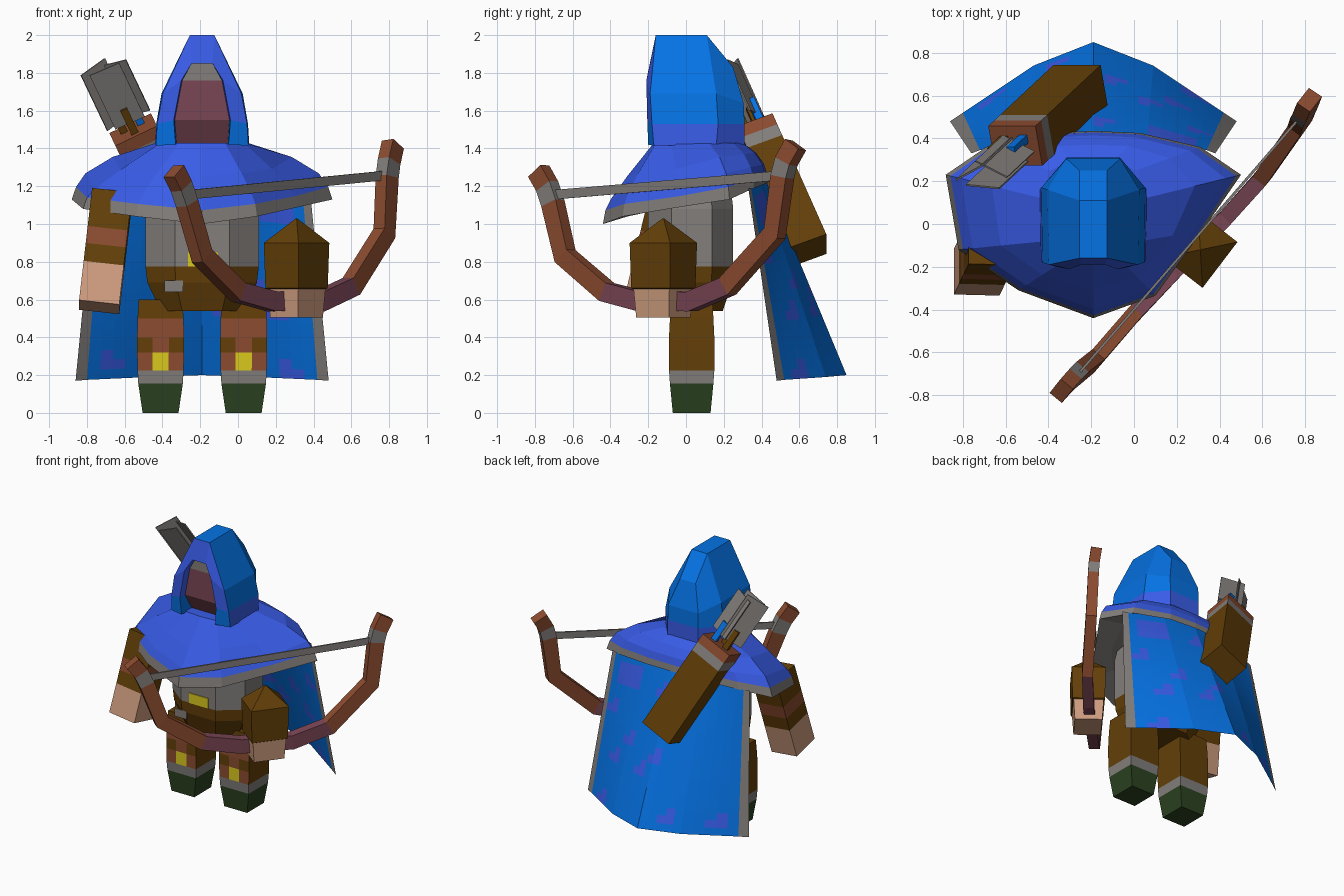
import bpy, bmesh, math
from mathutils import Vector as V

if "Cube" in bpy.data.objects:
    bpy.data.objects.remove(bpy.data.objects["Cube"])

CX = -0.19  # the figure's own centre line


def srgb(r, g, b):
    return tuple(((c / 255 + 0.055) / 1.055) ** 2.4 for c in (r, g, b)) + (1,)


COLOURS = {
    "royal_blue": (58, 94, 236), "bright_blue": (4, 114, 228), "grey": (130, 126, 123),
    "brown": (99, 63, 8), "brick": (139, 75, 47), "mauve": (122, 70, 85),
    "yellow": (218, 200, 28), "green": (42, 66, 32), "skin": (206, 156, 126)}
NAMES = list(COLOURS)
MATS = []
for n, c in COLOURS.items():
    m = bpy.data.materials.new(n)
    m.diffuse_color = srgb(*c)
    m.use_nodes = True
    m.node_tree.nodes["Principled BSDF"].inputs["Base Color"].default_value = m.diffuse_color
    MATS.append(m)


def mesh(name, verts, faces, cols):
    me = bpy.data.meshes.new(name)
    me.from_pydata([tuple(v) for v in verts], [], faces)
    used = sorted(set(cols))
    for u in used:
        me.materials.append(MATS[NAMES.index(u)])
    for p, c in zip(me.polygons, cols):
        p.material_index = used.index(c)
    bm = bmesh.new()
    bm.from_mesh(me)
    bmesh.ops.recalc_face_normals(bm, faces=bm.faces)
    bm.to_mesh(me)
    bm.free()
    ob = bpy.data.objects.new(name, me)
    bpy.context.collection.objects.link(ob)
    return ob


def loft(name, rings, rule, closed=True, caps=(None, None)):
    """Bridge rings of points; rule(row, segment) gives the colour."""
    n = len(rings[0])
    verts = [v for r in rings for v in r]
    faces, cols = [], []
    for i in range(len(rings) - 1):
        for j in range(n if closed else n - 1):
            k = (j + 1) % n
            faces.append((i * n + j, i * n + k, (i + 1) * n + k, (i + 1) * n + j))
            cols.append(rule(i, j))
    for cap, base in zip(caps, (0, (len(rings) - 1) * n)):
        if cap:
            faces.append(tuple(range(base, base + n)))
            cols.append(cap)
    return mesh(name, verts, faces, cols)


def tube(name, pts, side, w, h, colours):
    """Square-section tube along pts; one colour per stretch."""
    pts = [V(p) for p in pts]
    rings = []
    for i, p in enumerate(pts):
        t = (pts[min(i + 1, len(pts) - 1)] - pts[max(i - 1, 0)]).normalized()
        s = (V(side) - V(side).dot(t) * t).normalized()
        o = t.cross(s)
        rings.append([p + s * a * w + o * b * h for a, b in ((-1, -1), (1, -1), (1, 1), (-1, 1))])
    return loft(name, rings, lambda i, j: colours[i], caps=(colours[0], colours[-1]))


def plate(name, x0, x1, y, z0, z1, col):
    r = [[(x, yy, z) for x, z in ((x0, z0), (x1, z0), (x1, z1), (x0, z1))] for yy in (y - .007, y)]
    return loft(name, r, lambda i, j: col, caps=(col, col))


# legs with boots; the front face is split in three for the painted bands
LEVELS = [(0, .095, .1), (.155, .118, .115), (.225, .122, .12), (.32, .124, .12),
          (.40, .124, .12), (.50, .122, .115), (.60, .115, .11)]
LEG = ["green", "grey", ("brick", "yellow"), ("brown", "brick"), ("brick", "brick"), ("brown", "brown")]


def leg_rule(i, j):
    if i < 2:
        return LEG[i]
    return "brown" if j > 2 else LEG[i][j == 1]


for side, tag in ((-1, "right"), (1, "left")):
    cx = CX + side * .22
    loft(tag + "_leg", [[(cx + a * hx, .03 + b * hy, z) for a, b in
         ((-1, -1), (-.35, -1), (.35, -1), (1, -1), (1, 1), (-1, 1))] for z, hx, hy in LEVELS],
         leg_rule, caps=("green", "brown"))

# torso: eight-sided tunic, belt and skirt
OCT = ((-.48, -1), (.48, -1), (1, -.45), (1, .5), (.5, 1), (-.5, 1), (-1, .5), (-1, -.45))
loft("tunic", [[(CX + a * hx, .025 + b * hy, z) for a, b in OCT] for z, hx, hy in
     ((.54, .22, .17), (.69, .29, .22), (.775, .3, .225), (1.08, .3, .225), (1.3, .25, .2))],
     lambda i, j: "brown" if i < 2 else "grey", caps=("brown", "grey"))
plate("belt_buckle", CX - .075, CX + .085, -.199, .775, .85, "yellow")
plate("belt_pouch", CX - .2, CX - .1, -.19, .64, .7, "grey")

# shoulder mantle: rings blend from the neck to the pointed hem; the bow side is pulled in
NECK = [(0, -.17), (.12, -.16), (.22, -.08), (.24, .12), (.2, .25), (.1, .3), (0, .3)]
HEM = [(0, -.44, 1.0), (.35, -.31, 1.04), (.63, -.12, 1.08), (.69, .23, 1.13),
       (.5, .36, 1.19), (.22, .425, 1.215), (0, .435, 1.22)]
HEM_BOW = [HEM[0], (.29, -.335, 1.04), (.51, -.03, 1.09)] + HEM[3:]


def blend(t, f, sag):
    """t moves outwards from the neck, f is the share of the drop; sag lowers the front."""
    def half(hem):
        return [(n[0] + (h[0] - n[0]) * t, n[1] + (h[1] - n[1]) * t,
                 1.43 + (h[2] - 1.43) * (f + (sag if i < 3 else 0)))
                for i, (n, h) in enumerate(zip(NECK, hem))]
    return ([(CX + x, y, z) for x, y, z in half(HEM_BOW)] +
            [(CX - x, y, z) for x, y, z in half(HEM)[-2:0:-1]])


loft("mantle", [blend(0, 0, 0), blend(.52, .25, .16), blend(.84, .54, .15), blend(.95, .78, .05),
                blend(1, 1, 0), blend(.4, .7, .1)],
     lambda i, j: "royal_blue" if i < 3 else "grey", caps=("royal_blue", "grey"))

# cape: curved sheet with grey side borders and painted patches
TOP = [(.57, .33, 1.19), (.53, .345, 1.19), (.25, .395, 1.23), (0, .415, 1.25)]
BOT = [(.67, .48, .17), (.61, .52, .175), (.28, .74, .19), (0, .85, .2)]


def rail(half):
    pts = [V((CX - x, y, z)) for x, y, z in half] + [V((CX + x, y, z)) for x, y, z in half[-2::-1]]
    out = [pts[0]]
    for a, b in zip(pts[1:-2], pts[2:-1]):
        out += [a.lerp(b, k / 5) for k in range(5)]
    return out + [pts[-2], pts[-1]]


top, bot = rail(TOP), rail(BOT)
ROWS = 20
patches = {(r, j) for r in (1, 2, 3) for j in (16, 17, 18, 19)}
for r, j in ((17, 2), (18, 18), (12, 12), (10, 10), (6, 19), (17, 7), (9, 15), (2, 7), (2, 11), (12, 17)):
    patches |= {(r, j), (r + 1, j), (r + 1, j + 1)}


def cape_rule(i, j):
    if j in (0, len(top) - 2):
        return "grey"
    return "royal_blue" if (i, j) in patches else "bright_blue"


loft("cape", [[a.lerp(b, i / ROWS) for a, b in zip(top, bot)] for i in range(ROWS + 1)],
     cape_rule, closed=False)


# hood: arches from the recessed face, over the rim, to the back
def arch(half):
    return [(CX - x, y, z) for x, y, z in half] + [(CX + x, y, z) for x, y, z in half[::-1]]


ARCHES = [arch(a) for a in (
    [(.135, -.08, 1.42), (.145, -.15, 1.55), (.105, -.15, 1.76), (.055, -.15, 1.85)],
    [(.14, -.2, 1.42), (.15, -.205, 1.55), (.11, -.21, 1.76), (.055, -.19, 1.85)],
    [(.245, -.17, 1.415), (.238, -.18, 1.53), (.208, -.19, 1.69), (.065, -.16, 2.0)],
    [(.25, .16, 1.415), (.243, .17, 1.53), (.215, .16, 1.69), (.065, .11, 2.0)],
    [(.125, .31, 1.415), (.125, .31, 1.53), (.125, .305, 1.64), (.065, .25, 1.83)])]
verts = [v for a in ARCHES for v in a]
faces, cols = [], []
for i in range(4):
    for j in range(7):
        faces.append((i * 8 + j, i * 8 + j + 1, i * 8 + j + 9, i * 8 + j + 8))
        low = j in (0, 6)
        cols.append("royal_blue" if (i < 2) != low else "bright_blue")
for base, c3 in ((0, ("mauve", "mauve", "grey")), (32, ("royal_blue", "bright_blue", "bright_blue"))):
    for j in range(3):
        faces.append((base + j, base + j + 1, base + 6 - j, base + 7 - j))
        cols.append(c3[j])
mesh("hood_and_face", verts, faces, cols)

# hanging arm: banded sleeve and hand
a0, a1 = V((-.67, -.09, 1.12)), V((-.735, -.225, .56))
tube("right_arm", [a0.lerp(a1, t) for t in (-.06, .3, .46, .63, 1)], (1, 0, 0), .107, .11,
     ["brown", "brick", "brown", "skin"])

# bow arm: turned sleeve with pointed top, and fist
D, N = V((.16, .21, 0)) / 2, V((.18, -.14, 0)) / 2
ARM = [V((.31, -.12, z)) for z in (.505, .655, .66, .90, 1.03)]
loft("left_arm", [[c + D * a * s + N * b * s for a, b in ((-1, -1), (1, -1), (1, 1), (-1, 1))]
     for c, s in zip(ARM, (.82, .9, .97, 1.02, .02))],
     lambda i, j: "skin" if i < 1 else "brown", caps=("skin", "brown"))

# bow: one bent limb with grey string ties and a mauve grip
BOW = [(-.34, -.78, 1.28), (-.30, -.735, 1.2), (-.27, -.705, 1.11), (-.19, -.64, .83), (0, -.42, .64),
       (.18, -.23, .59), (.43, .03, .59), (.6, .22, .67), (.775, .47, .95),
       (.79, .51, 1.25), (.80, .53, 1.33), (.82, .58, 1.42)]
PERP = (.78, -.62, 0)
tube("bow", BOW, PERP, .037, .052,
     ["brick", "grey", "brick", "brick", "mauve", "mauve", "mauve", "brick", "brick", "grey", "brick"])
tube("bow_string", [(-.26, -.70, 1.155), (.76, .48, 1.255)], PERP, .006, .025, ["grey"])

# quiver on the back, with flat feathers
q0, q1 = V((-.25, .65, .86)), V((-.555, .365, 1.5))
axis = (q1 - q0).normalized()
back = (V((0, 1, 0)) - axis * axis.y).normalized()
across = axis.cross(back)
tube("quiver", [q0.lerp(q1, t) for t in (0, .82, .91, 1)], back, .1, .122, ["brown", "grey", "brick"])
for k, (u, v, ln, turn) in enumerate(((-.05, .035, .40, .5), (.05, .03, .43, -.45), (0, -.045, .42, .1))):
    base = q1 + across * u + back * v - axis * .02
    tube("arrow_shaft_%d" % k, [base, base + axis * .17], back, .02, .02, ["brown" if k else "bright_blue"])
    tube("feather_%d" % k, [base + axis * .08, base + axis * ln],
         across * math.cos(turn) + back * math.sin(turn), .085, .004, ["grey"])
